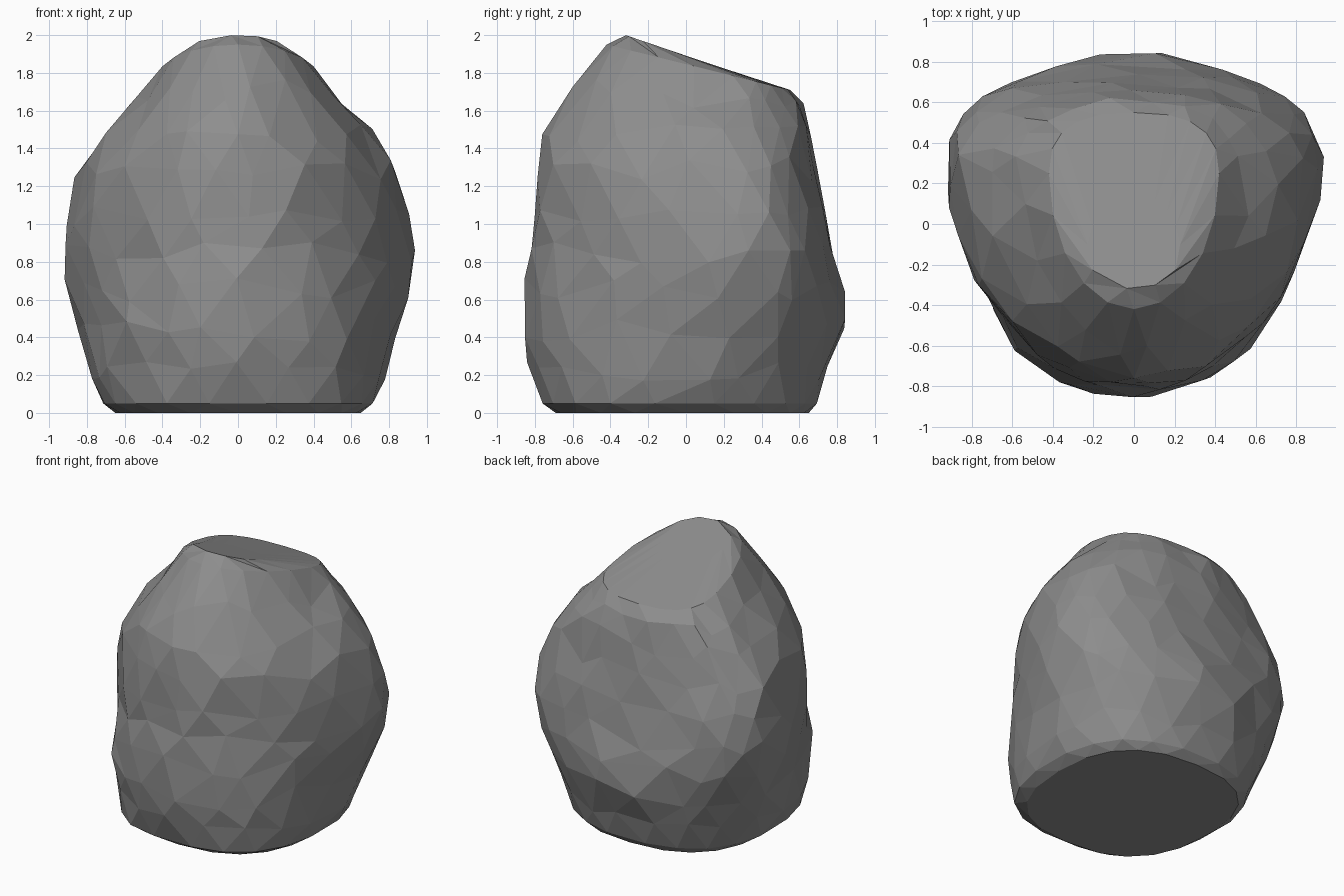
import bpy, bmesh, math, random
from mathutils import Vector

if "Cube" in bpy.data.objects:
    bpy.data.objects.remove(bpy.data.objects["Cube"])
random.seed(7)
SEGMENTS = 20

# Outlines of the boulder from base to crown:
# front height, back height, half width, front y, back y, y of widest point,
# front squareness, back squareness
RINGS = [
    (0, 0, .65, -.69, .65, 0, 2.5, 2.5),
    (.05, .05, .72, -.77, .70, 0, 2.4, 2.4),
    (.22, .22, .79, -.82, .75, .08, 2.2, 2.2),
    (.44, .46, .86, -.87, .80, .16, 2.1, 2.3),
    (.65, .64, .90, -.85, .80, .2, 2, 2.6),
    (.85, .82, .93, -.82, .77, .23, 1.9, 2.8),
    (1.06, 1.04, .91, -.81, .74, .24, 1.9, 2.5),
    (1.34, 1.28, .85, -.80, .69, .24, 1.9, 2.2),
    (1.50, 1.48, .70, -.75, .66, .24, 2, 2.2),
    (1.70, 1.62, .55, -.64, .62, .24, 2, 2.4),
    (1.95, 1.71, .42, -.42, .55, .25, 2, 2.6),
    (2.0, 1.84, .23, -.32, .15, -.15, 2, 2),
]
TOP = len(RINGS) - 1

# Shallow hollows, or a swelling where the depth is negative:
# centre, radius, inward depth
DENTS = [
    ((.82, -.25, .56), .33, .07),
    ((-.82, -.25, .56), .33, .07),
    ((0, -.8, 1.1), .25, .03),
    ((-.6, -.5, .85), .25, .04),
    ((.5, -.55, 1.0), .3, .02),
    ((0, .7, .16), .2, .04),
    ((-.3, .72, 1.1), .3, .02),
    ((0, .82, .56), .38, -.08),
]


def signed_power(value, power):
    return math.copysign(abs(value) ** power, value)


def outline_at(level):
    """Blend the two outlines nearest a fractional level."""
    low = min(int(level), TOP - 1)
    t = level - low
    return [a + (b - a) * t for a, b in zip(RINGS[low], RINGS[low + 1])]


def ring_point(level, angle):
    z_front, z_back, width, front, back, wide, front_sq, back_sq = outline_at(level)
    c, s = math.cos(angle), math.sin(angle)
    power = 2 / (back_sq if s > 0 else front_sq)
    reach = back - wide if s > 0 else wide - front
    y = wide + reach * signed_power(s, power)
    blend = (y - front) / (back - front)
    return Vector((width * signed_power(c, power), y, z_front + (z_back - z_front) * blend))


def weather(point):
    for centre, radius, depth in DENTS:
        falloff = max(0, 1 - (point - Vector(centre)).length / radius)
        point -= Vector((point.x, point.y, 0)).normalized() * depth * falloff
    return point * random.uniform(.99, 1.015)


# Stack the outlines, sliding points along the surface to break up the rows
bm = bmesh.new()
loops = []
for level in range(len(RINGS)):
    loop = []
    for i in range(SEGMENTS):
        step, slide = i + level % 2 / 2, 0
        if 1 < level < TOP - 1:
            step += random.uniform(-.25, .25)
            slide = random.uniform(-.3, .3)
        point = ring_point(level + slide, math.tau * step / SEGMENTS)
        if 0 < level < TOP - 1:
            point = weather(point)
        loop.append(bm.verts.new(point))
    loops.append(loop)

# Alternate the triangle slant, as neighbouring outlines are staggered
for level, (low, high) in enumerate(zip(loops, loops[1:])):
    for i in range(SEGMENTS):
        j = (i + 1) % SEGMENTS
        if level % 2:
            bm.faces.new((low[i], low[j], high[j]))
            bm.faces.new((low[i], high[j], high[i]))
        else:
            bm.faces.new((low[i], low[j], high[i]))
            bm.faces.new((low[j], high[j], high[i]))
bm.faces.new(loops[0][::-1])
bm.faces.new(loops[-1])

# Merge crowded points so the facets are broad and irregular
bmesh.ops.remove_doubles(bm, verts=bm.verts, dist=.08)
bmesh.ops.recalc_face_normals(bm, faces=bm.faces)

mesh = bpy.data.meshes.new("boulder")
bm.to_mesh(mesh)
bm.free()
boulder = bpy.data.objects.new("boulder", mesh)
bpy.context.collection.objects.link(boulder)

# Plain stone colour
stone = bpy.data.materials.new("stone grey")
stone.use_nodes = True
colour = (.27, .27, .27, 1)
stone.diffuse_color = colour
stone.node_tree.nodes["Principled BSDF"].inputs["Base Color"].default_value = colour
mesh.materials.append(stone)
